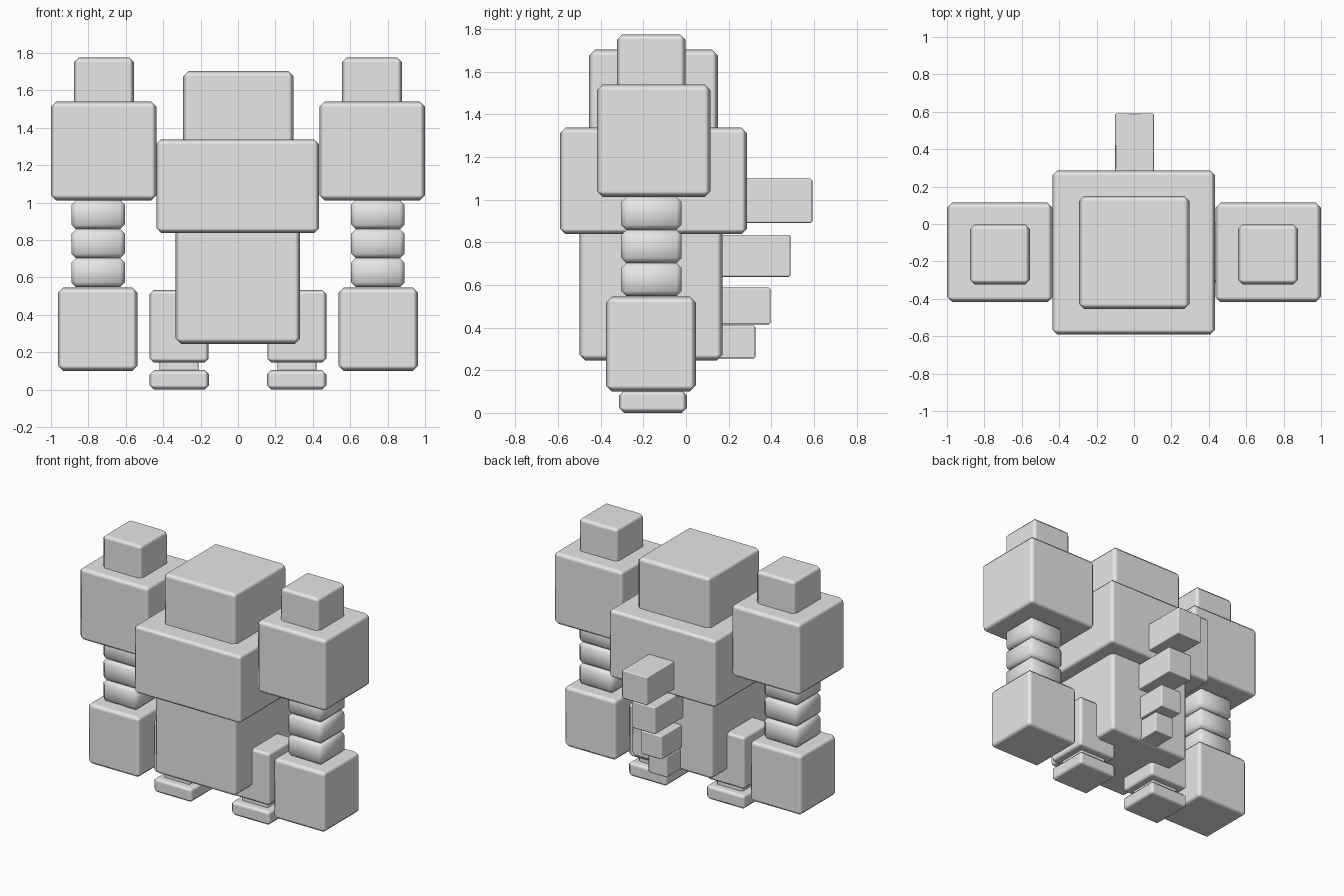
import bpy
import bmesh
from mathutils import Vector

if "Cube" in bpy.data.objects:
    bpy.data.objects.remove(bpy.data.objects["Cube"])

stone = bpy.data.materials.new("light_grey")
stone.diffuse_color = (0.8, 0.8, 0.8, 1.0)
stone.use_nodes = True
stone.node_tree.nodes["Principled BSDF"].inputs["Base Color"].default_value = stone.diffuse_color


def block(name, xs, ys, zs, bevel, harden=True):
    """Bevelled box from its extents on each axis, with smooth shaded edges."""
    lo, hi = Vector((xs[0], ys[0], zs[0])), Vector((xs[1], ys[1], zs[1]))
    centre, size = (lo + hi) / 2, hi - lo
    bm = bmesh.new()
    bmesh.ops.create_cube(bm, size=1)
    bmesh.ops.scale(bm, vec=size, verts=bm.verts)
    for f in bm.faces:
        f.smooth = True
    me = bpy.data.meshes.new(name)
    bm.to_mesh(me)
    bm.free()
    me.materials.append(stone)
    ob = bpy.data.objects.new(name, me)
    ob.location = centre
    bpy.context.collection.objects.link(ob)
    mod = ob.modifiers.new("bevel", 'BEVEL')
    mod.width = bevel
    mod.segments = 1
    mod.limit_method = 'NONE'
    mod.harden_normals = harden
    return ob


# Head, chest and waist
block("head", (-0.293, 0.297), (-0.455, 0.15), (1.25, 1.703), 0.028)
block("chest", (-0.437, 0.433), (-0.59, 0.285), (0.838, 1.337), 0.025)
block("waist", (-0.333, 0.332), (-0.5, 0.172), (0.245, 0.88), 0.028)

# Row of back spikes, shrinking downwards: z range, half width, rear end
for i, (z0, z1, half, rear) in enumerate([
        (0.89, 1.098, 0.104, 0.592), (0.638, 0.835, 0.098, 0.49),
        (0.415, 0.587, 0.086, 0.397), (0.255, 0.41, 0.077, 0.325)]):
    front = 0.2 if i == 0 else 0.1
    block(f"back_spike_{i + 1}", (0.003 - half, 0.003 + half),
          (front, rear), (z0, z1), 0.008)

# Arms and legs on both sides
for side, s in (("left", -1), ("right", 1)):
    def limb(name, x0, x1, ys, zs, bevel, harden=True):
        xs = sorted((s * x0, s * x1))
        block(f"{side}_{name}", xs, ys, zs, bevel, harden)

    limb("shoulder", 0.435, 1.0, (-0.418, 0.115), (1.012, 1.54), 0.028)
    limb("shoulder_cap", 0.557, 0.877, (-0.323, -0.002), (1.5, 1.775), 0.025)
    for k in range(3):
        z = 0.548 + k * 0.155
        limb(f"arm_segment_{k + 1}", 0.605, 0.89, (-0.304, -0.02),
             (z, z + 0.155), 0.024, False)
    limb("fist", 0.537, 0.963, (-0.375, 0.046), (0.1, 0.545), 0.028)
    limb("leg", 0.157, 0.473, (-0.314, 0.002), (0.145, 0.532), 0.022)
    limb("ankle", 0.21, 0.42, (-0.26, -0.05), (0.08, 0.17), 0.01)
    limb("foot", 0.155, 0.473, (-0.314, 0.004), (0.0, 0.105), 0.024)
